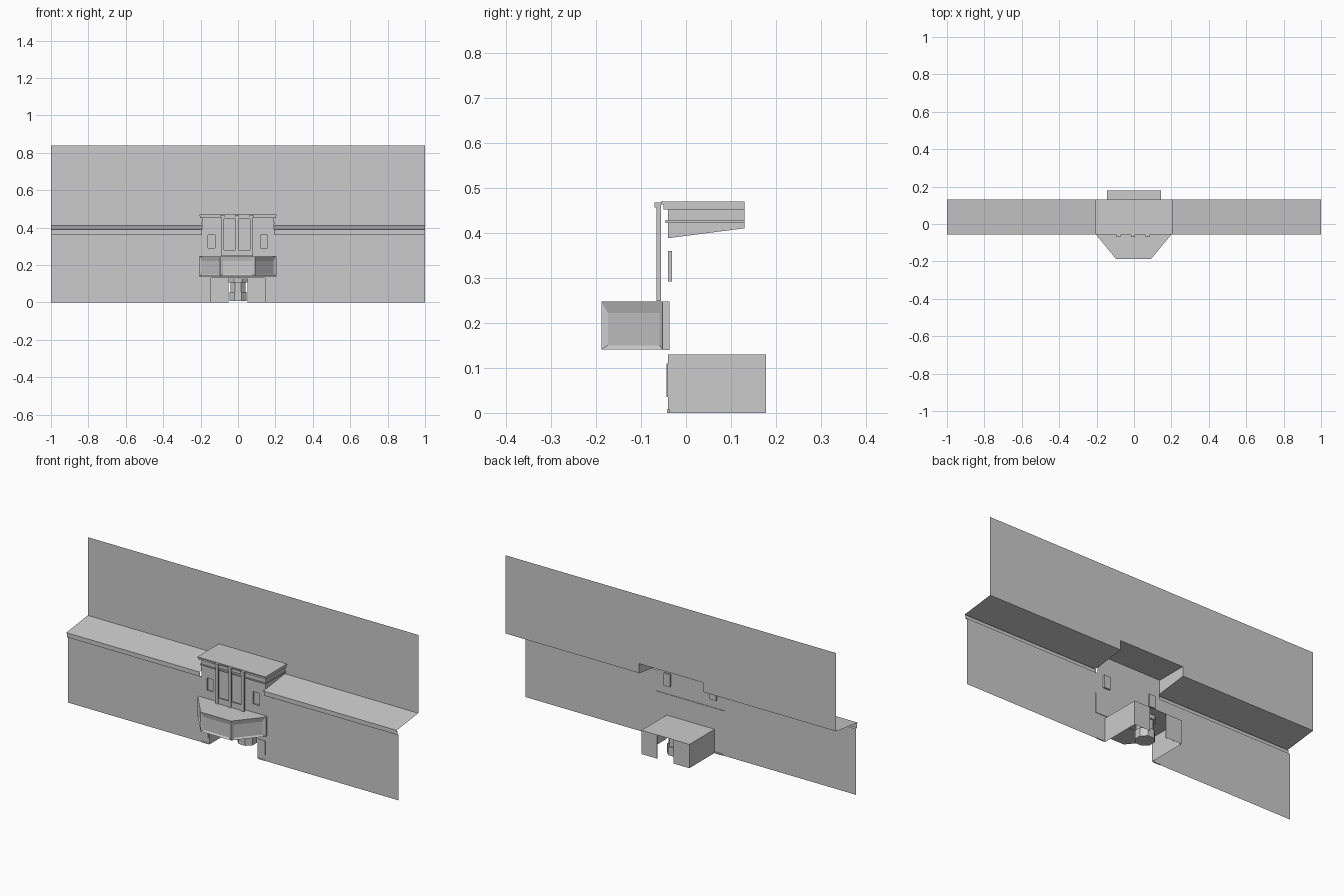
import bpy, bmesh, math

if "Cube" in bpy.data.objects:
    bpy.data.objects.remove(bpy.data.objects["Cube"])


def make(name, bm, weld=True):
    if weld:
        bmesh.ops.remove_doubles(bm, verts=bm.verts, dist=1e-5)
    me = bpy.data.meshes.new(name)
    bm.to_mesh(me)
    bm.free()
    ob = bpy.data.objects.new(name, me)
    bpy.context.collection.objects.link(ob)
    return ob


def quad(bm, *pts):
    return bm.faces.new([bm.verts.new(p) for p in pts])


def box(name, x0, x1, y0, y1, z0, z1):
    bm = bmesh.new()
    bmesh.ops.create_cube(bm, size=1)
    for v in bm.verts:
        v.co = (x1 if v.co.x > 0 else x0, y1 if v.co.y > 0 else y0, z1 if v.co.z > 0 else z0)
    return make(name, bm)


def wall(name, y, x0, x1, z0, z1, holes=()):
    """Thin sheet facing -y with rectangular openings (x0, x1, z0, z1)."""
    xs = sorted({x0, x1, *[h[0] for h in holes], *[h[1] for h in holes]})
    zs = sorted({z0, z1, *[h[2] for h in holes], *[h[3] for h in holes]})
    bm = bmesh.new()
    for a, b in zip(xs, xs[1:]):
        for c, d in zip(zs, zs[1:]):
            mx, mz = (a + b) / 2, (c + d) / 2
            if not any(h[0] < mx < h[1] and h[2] < mz < h[3] for h in holes):
                quad(bm, (a, y, c), (b, y, c), (b, y, d), (a, y, d))
    bmesh.ops.remove_doubles(bm, verts=bm.verts, dist=1e-5)
    bmesh.ops.dissolve_limit(bm, angle_limit=0.01, verts=bm.verts, edges=bm.edges)
    return make(name, bm)


def extrude_x(name, prof, x0, x1):
    """Open sheet swept along x from a (y, z) profile."""
    bm = bmesh.new()
    for (ya, za), (yb, zb) in zip(prof, prof[1:]):
        quad(bm, (x0, ya, za), (x1, ya, za), (x1, yb, zb), (x0, yb, zb))
    return make(name, bm)


def prism(name, pts, z0, z1):
    bm = bmesh.new()
    f = bm.faces.new([bm.verts.new((x, y, z0)) for x, y in pts])
    r = bmesh.ops.extrude_face_region(bm, geom=[f])
    for v in r["geom"]:
        if isinstance(v, bmesh.types.BMVert):
            v.co.z = z1
    bmesh.ops.recalc_face_normals(bm, faces=bm.faces)
    return bm


WY, BY, TX, EX = -0.04, 0.13, 0.193, 0.145

# street facade with entrance and two small windows; tall back wall
windows = [(-0.16, -0.122, 0.292, 0.36), (0.12, 0.158, 0.292, 0.36)]
wall("street_wall", WY, -1, 1, 0, 0.36, [(-EX, EX, 0, 0.13)] + windows)
wall("tower_front", WY, -TX, TX, 0.36, 0.465)
wall("upper_back_wall", BY, -1, 1, 0.412, 0.84, [(-TX, TX, 0.412, 0.465)])

# recessed window pockets
for i, (a, b, c, d) in enumerate(windows):
    bm = bmesh.new()
    y = -0.031
    quad(bm, (a, y, c), (b, y, c), (b, y, d), (a, y, d))
    quad(bm, (a, WY, c), (b, WY, c), (b, y, c), (a, y, c))
    quad(bm, (a, WY, d), (a, y, d), (b, y, d), (b, WY, d))
    quad(bm, (a, WY, c), (a, y, c), (a, y, d), (a, WY, d))
    quad(bm, (b, WY, c), (b, WY, d), (b, y, d), (b, y, c))
    make(f"small_window_{i}", bm)

# side roofs with eaves, tower cheeks
eave = [(WY, 0.36), (-0.051, 0.362), (-0.051, 0.384), (-0.056, 0.384), (-0.056, 0.389), (BY, 0.412)]
for s in (-1, 1):
    extrude_x("side_roof", eave, min(s, s * TX), max(s, s * TX))
    bm = bmesh.new()
    x = s * TX
    quad(bm, (x, WY, 0.388), (x, BY, 0.41), (x, BY, 0.465), (x, WY, 0.465))
    make("tower_side", bm)

# tower cornice: stepped shell around front and sides, and flat cap
def cornice(name, g, z0, z1):
    box(name + "_front", -TX - g, TX + g, WY - g, WY, z0, z1)
    for s in (-1, 1):
        a, b = sorted((s * TX, s * (TX + g)))
        box(name + "_side", a, b, WY, BY, z0, z1)

cornice("cornice_low", 0.006, 0.422, 0.428)
cornice("cornice_high", 0.010, 0.452, 0.463)
box("tower_cap", -0.207, 0.205, -0.056, BY, 0.463, 0.469)

# tall window bay: posts and rails standing proud of the tower
for x in (-0.083, -0.005, 0.073):
    box("bay_post", x - 0.008, x + 0.008, -0.065, -0.055, 0.248, 0.462)
    box("bay_post_cap", x - 0.011, x + 0.011, -0.07, -0.055, 0.456, 0.467)
box("bay_bottom_rail", -0.075, 0.065, -0.06, -0.056, 0.248, 0.28)
box("bay_top_rail", -0.075, 0.065, -0.06, -0.056, 0.445, 0.462)

# marquee canopy with three recessed sign panels
bm = prism("marquee", [(-0.207, -0.052), (-0.095, -0.188), (0.09, -0.188), (0.203, -0.052)], 0.141, 0.247)
panels = [f for f in bm.faces if abs(f.normal.z) < 0.1 and f.normal.y < -0.1]
bmesh.ops.inset_individual(bm, faces=panels, thickness=0.02, depth=0)
for f in panels:
    n = f.normal.copy()
    for v in f.verts:
        v.co -= n * 0.006
        v.co.z -= 0.005 if v.co.z < 0.2 else 0.011
make("marquee", bm)
box("marquee_back", -0.209, 0.205, -0.052, -0.037, 0.14, 0.247)

# entrance lobby: ceiling, side walls, back door walls with a central gap
bm = bmesh.new()
LY = 0.178
quad(bm, (-EX, WY, 0.13), (EX, WY, 0.13), (EX, LY, 0.13), (-EX, LY, 0.13))
for x in (-EX, EX):
    quad(bm, (x, WY, 0), (x, LY, 0), (x, LY, 0.13), (x, WY, 0.13))
make("lobby_shell", bm)
for s in (-1, 1):
    a, b = sorted((s * 0.05, s * EX))
    m = (a + b) / 2
    wall("door_wall", LY, a, b, 0, 0.13)
    for x in (a + 0.004, m, b - 0.004):
        box("door_post", x - 0.003, x + 0.003, LY - 0.006, LY, 0, 0.125)
    # poster case and base trim beside the entrance
    p, q = sorted((s * 0.15, s * 0.195))
    box("poster_case", p, q, -0.043, WY, 0.035, 0.11)
    box("base_trim", p, q, -0.042, -0.036, 0, 0.008)

# octagonal ticket booth
def octagon(r):
    return [(r * math.cos(math.pi / 8 + i * math.pi / 4),
             0.08 + r * math.sin(math.pi / 8 + i * math.pi / 4)) for i in range(8)]

for name, r, z0, z1 in (("booth_base", 0.05, 0.008, 0.055), ("booth_glass", 0.043, 0.055, 0.108),
                        ("booth_roof", 0.054, 0.108, 0.129)):
    make(name, prism(name, octagon(r), z0, z1))
